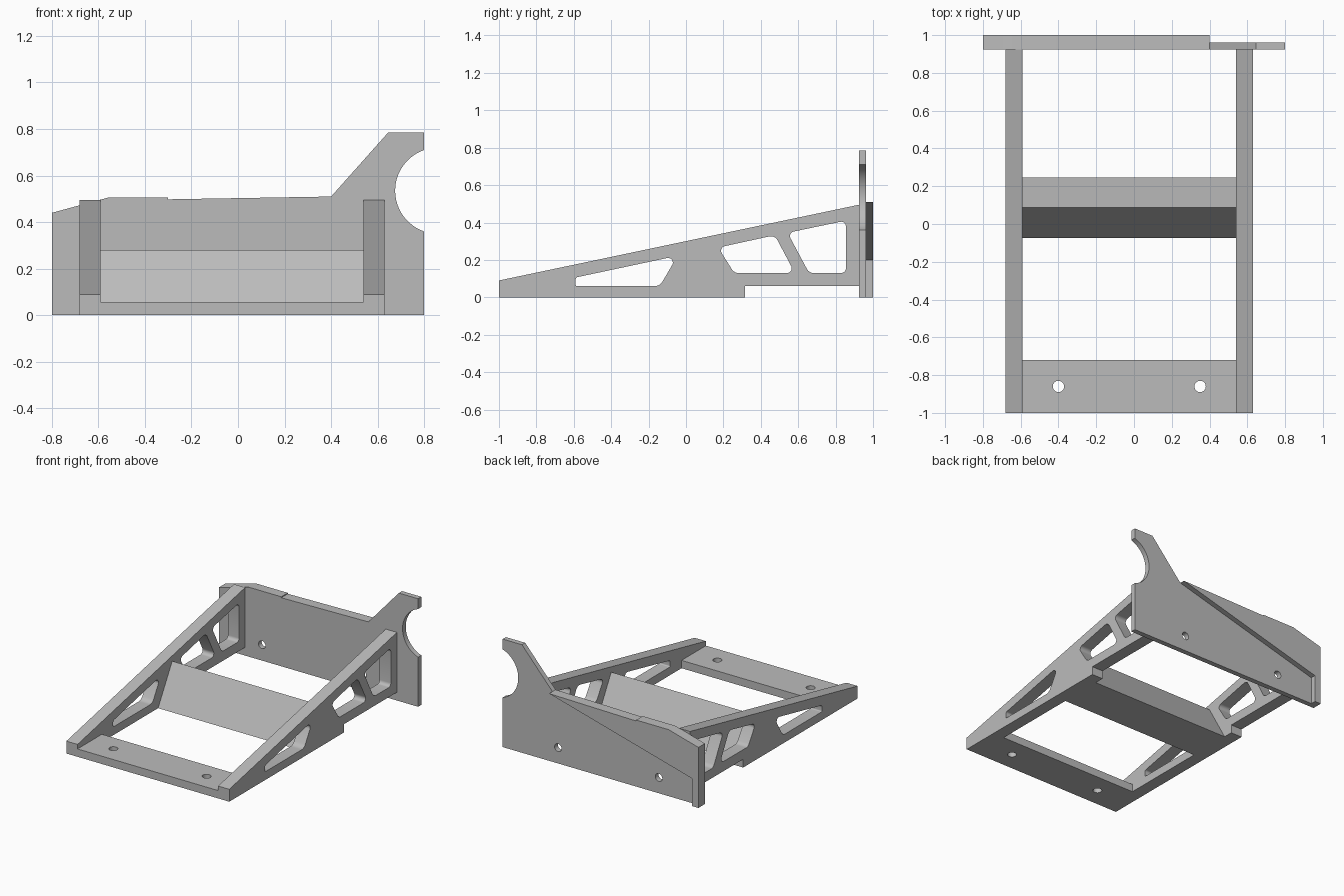
import bpy
import bmesh
import math
from mathutils import Vector

cube = bpy.data.objects.get("Cube")
if cube:
    bpy.data.objects.remove(cube, do_unlink=True)

# One plain grey for the whole model
grey = bpy.data.materials.new("plain_grey")
grey.use_nodes = True
colour = (0.5, 0.5, 0.5, 1)
grey.diffuse_color = colour
grey.node_tree.nodes["Principled BSDF"].inputs["Base Color"].default_value = colour


def arc(cx, cy, r, start, end, steps):
    """Points along an arc, angles in degrees."""
    angles = [math.radians(start + (end - start) * i / steps) for i in range(steps + 1)]
    return [(cx + r * math.cos(a), cy + r * math.sin(a)) for a in angles]


def circle(cx, cy, r, steps=32):
    return arc(cx, cy, r, 0, 360, steps)[:-1]


def rounded(corners, radii, steps=6):
    """Polygon with a tangent fillet at every corner."""
    pts = [Vector(c) for c in corners]
    out = []
    for i, p in enumerate(pts):
        a = (pts[i - 1] - p).normalized()
        b = (pts[(i + 1) % len(pts)] - p).normalized()
        half = a.angle(b) / 2
        centre = p + (a + b).normalized() * (radii[i] / math.sin(half))
        u = p + a * (radii[i] / math.tan(half)) - centre
        v = p + b * (radii[i] / math.tan(half)) - centre
        sweep = u.angle(v)
        for k in range(steps + 1):
            t = k / steps
            w = (u * math.sin((1 - t) * sweep) + v * math.sin(t * sweep)) / math.sin(sweep)
            out.append(tuple(centre + w))
    return out


def place(axis, p, d):
    return {"x": (d, p[0], p[1]), "y": (p[0], d, p[1]), "z": (p[0], p[1], d)}[axis]


def extrusion(name, axis, start, end, outline, holes=()):
    """Flat outline with holes, extruded along an axis."""
    bm = bmesh.new()
    for loop in [outline, *holes]:
        verts = [bm.verts.new(place(axis, p, start)) for p in loop]
        for i, v in enumerate(verts):
            bm.edges.new((verts[i - 1], v))
    bmesh.ops.triangle_fill(bm, use_beauty=True, edges=bm.edges[:])
    new = bmesh.ops.extrude_face_region(bm, geom=bm.faces[:], use_keep_orig=True)["geom"]
    moved = [g for g in new if isinstance(g, bmesh.types.BMVert)]
    bmesh.ops.translate(bm, verts=moved, vec=place(axis, (0, 0), end - start))
    bmesh.ops.recalc_face_normals(bm, faces=bm.faces[:])
    mesh = bpy.data.meshes.new(name)
    bm.to_mesh(mesh)
    bm.free()
    mesh.materials.append(grey)
    obj = bpy.data.objects.new(name, mesh)
    bpy.context.collection.objects.link(obj)
    bpy.ops.object.select_all(action="DESELECT")
    obj.select_set(True)
    bpy.context.view_layer.objects.active = obj
    bpy.ops.object.shade_smooth_by_angle(angle=math.radians(25))
    return obj


# Sloping side rails with rounded truss openings
BACK = 0.925
rail = [(-1, 0), (0.315, 0), (0.315, 0.06), (BACK, 0.06), (BACK, 0.495), (-1, 0.09)]
openings = [
    rounded([(-0.59, 0.06), (-0.14, 0.06), (-0.045, 0.222), (-0.59, 0.106)],
            [0.008, 0.05, 0.025, 0.015]),
    rounded([(0.258, 0.13), (0.582, 0.13), (0.475, 0.332), (0.172, 0.266)],
            [0.04, 0.025, 0.04, 0.025]),
    rounded([(0.658, 0.13), (0.855, 0.13), (0.855, 0.41), (0.543, 0.345)],
            [0.04, 0.025, 0.025, 0.025]),
]
INNER_R, INNER_L, THICK = -0.59, 0.54, 0.09
extrusion("right_rail", "x", INNER_R - THICK, INNER_R, rail, openings)
extrusion("left_rail", "x", INNER_L, INNER_L + THICK, rail, openings)

# Front tie plate with two screw holes
extrusion("front_plate", "z", 0, 0.057,
          [(INNER_R, -1), (INNER_L, -1), (INNER_L, -0.72), (INNER_R, -0.72)],
          [circle(x, -0.86, 0.03) for x in (-0.4, 0.35)])

# Triangular cross bar
extrusion("cross_bar", "x", INNER_R, INNER_L, [(-0.075, 0), (0.245, 0), (0.087, 0.28)])

# Back plate with a round bite in its raised corner
top_edge = [(0.4, 0.51), (0.05, 0.504), (-0.3, 0.498), (-0.3, 0.505), (-0.56, 0.505), (-0.8, 0.44)]
half = math.degrees(math.asin(0.175 / 0.185))
bite = arc(0.86, 0.535, 0.185, 180 + half, 180 - half, 24)
extrusion("back_plate", "y", BACK, 0.962,
          [(-0.8, 0), (0.8, 0)] + bite + [(0.8, 0.785), (0.645, 0.785)] + top_edge,
          [circle(x, 0.115, 0.028) for x in (-0.455, 0.355)])

# Raised layer on the rear, above a diagonal step
extrusion("back_layer", "y", 0.962, 1.0, [(-0.8, 0), (-0.75, 0), (-0.75, 0.2)] + top_edge)
